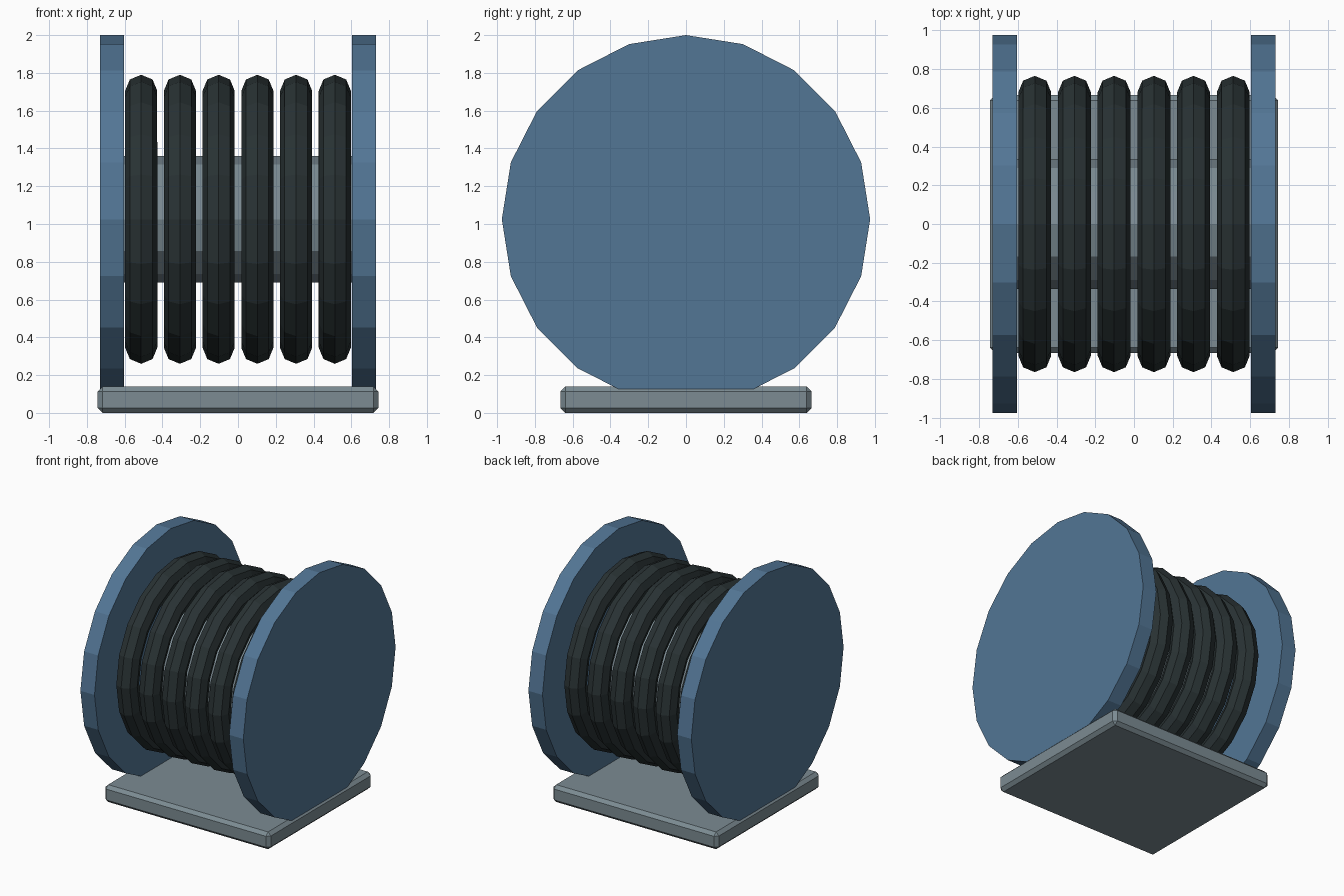
import bpy
from math import pi

if "Cube" in bpy.data.objects:
    bpy.data.objects.remove(bpy.data.objects["Cube"])

AXIS_Z = 1.025  # height of the drum axis


def material(name, rgb):
    m = bpy.data.materials.new(name)
    m.diffuse_color = (*rgb, 1)
    m.use_nodes = True
    m.node_tree.nodes["Principled BSDF"].inputs["Base Color"].default_value = m.diffuse_color
    return m


blue = material("blue_paint", (0.085, 0.18, 0.30))
steel = material("steel", (0.20, 0.26, 0.29))
rubber = material("dark_cable", (0.022, 0.032, 0.034))


def finish(name, mat):
    ob = bpy.context.object
    ob.name = name
    ob.data.materials.append(mat)
    return ob


def x_cylinder(name, sides, radius, length, x, mat):
    # rotated so the axis lies along x, with a vertex at the top
    bpy.ops.mesh.primitive_cylinder_add(vertices=sides, radius=radius, depth=length,
                                        location=(x, 0, AXIS_Z), rotation=(0, pi / 2, 0))
    return finish(name, mat)


# base plate with chamfered edges
bpy.ops.mesh.primitive_cube_add(size=1, location=(0, 0, 0.07))
base = finish("base_plate", steel)
base.scale = (1.485, 1.33, 0.14)
bpy.ops.object.transform_apply(location=False, rotation=False, scale=True)
bevel = base.modifiers.new("chamfer", 'BEVEL')
bevel.width = 0.026
bevel.segments = 1

# central drum
x_cylinder("drum_core", 12, 0.335, 1.24, 0, steel)

# end flanges, sunk into the base
for side, x in (("left", -0.667), ("right", 0.667)):
    x_cylinder(side + "_flange", 20, 0.975, 0.126, x, blue)

# cable coils
for i in range(6):
    bpy.ops.mesh.primitive_torus_add(major_segments=20, minor_segments=8,
                                     major_radius=0.68, minor_radius=0.085,
                                     location=((i - 2.5) * 0.205, 0, AXIS_Z),
                                     rotation=(0, pi / 2, 0))
    finish(f"cable_coil_{i + 1}", rubber)
